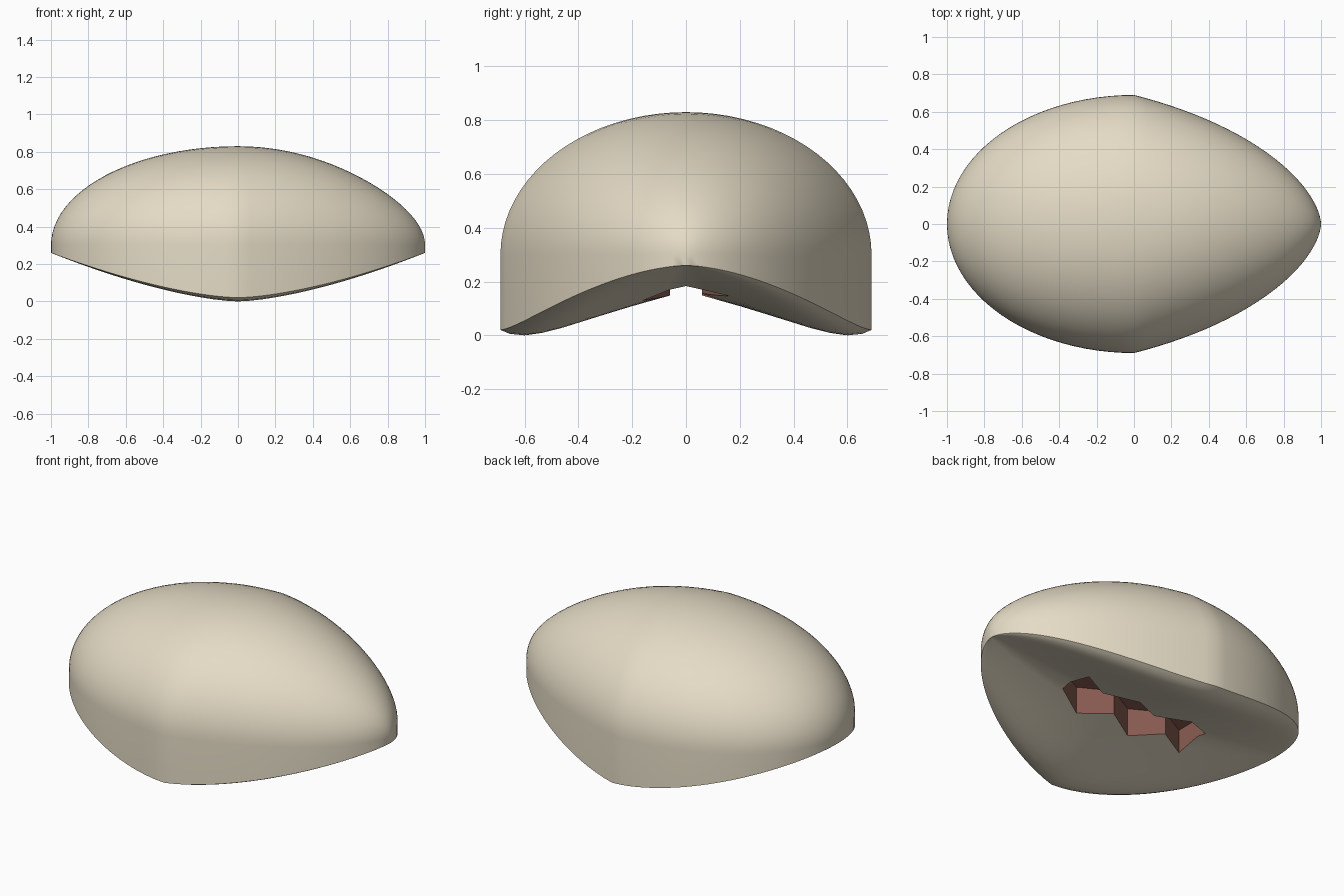
import bpy, bmesh, math

if "Cube" in bpy.data.objects:
    bpy.data.objects.remove(bpy.data.objects["Cube"])


def material(name, rgb):
    m = bpy.data.materials.new(name)
    m.diffuse_color = (*rgb, 1)
    m.use_nodes = True
    m.node_tree.nodes["Principled BSDF"].inputs["Base Color"].default_value = m.diffuse_color
    return m


def mesh_object(name, bm, mat):
    bmesh.ops.recalc_face_normals(bm, faces=bm.faces)
    me = bpy.data.meshes.new(name)
    bm.to_mesh(me)
    bm.free()
    ob = bpy.data.objects.new(name, me)
    me.materials.append(mat)
    bpy.context.collection.objects.link(ob)
    return ob


ivory = material("ivory", (0.78, 0.71, 0.56))
red = material("dull_red", (0.26, 0.11, 0.085))

# underside profile: distance from crease -> share of crease height
UNDER = [(0, 1), (0.15, 0.81), (0.29, 0.62), (0.44, 0.40), (0.58, 0.19),
         (0.68, 0.04), (0.78, -0.08), (0.87, -0.14), (0.95, -0.10), (1, 0)]
ARC = 40


def section(x):
    """Closed cross-section: domed top, vertical sides, V-shaped underside."""
    s = math.sqrt(max(0, 1 - x * x))
    if x < 0:
        w, h = 0.69 * s, 0.53 * s
    else:
        w = 0.69 * max(0, 1 - x) ** 0.6 * (1 + 0.23 * x)
        h = 0.53 * s * (1 - 0.22 * x * x)
    rim = 0.02 + 0.24 * abs(x) ** 1.55
    crease = 0.163 + 0.1 * x * x
    pts = [(w * math.cos(math.pi * i / ARC), 0.3 + h * math.sin(math.pi * i / ARC))
           for i in range(ARC + 1)]
    low = [(u * w, rim + (crease - rim) * f) for u, f in UNDER]
    pts += [(-y, z) for y, z in reversed(low)] + low[1:]
    return [(x, y, z) for y, z in pts]


# shell body lofted through the sections
bm = bmesh.new()
N = 48
rings = []
for i in range(N + 1):
    x = -math.cos(math.pi * i / N)
    if i == N // 2:
        x = 0.0
    if i in (0, N):
        x = round(x)
    rings.append([bm.verts.new(p) for p in section(x)])
for a, b in zip(rings, rings[1:]):
    n = len(a)
    for j in range(n):
        k = (j + 1) % n
        bm.faces.new((a[j], a[k], b[k], b[j]))
bmesh.ops.remove_doubles(bm, verts=bm.verts, dist=0.0004)
shell = mesh_object("shell_body", bm, ivory)

# zigzag slot cutter for the underside
xs = [0.45 - 0.18 * i for i in range(6)]
near = [(x, 0.16 if i % 2 == 0 else 0.06) for i, x in enumerate(xs)]
far = [(x, -0.06 if i % 2 == 0 else -0.16) for i, x in enumerate(xs)]
bm = bmesh.new()
base = bm.faces.new([bm.verts.new((x, y, -0.2)) for x, y in near + far[::-1]])
ext = bmesh.ops.extrude_face_region(bm, geom=[base])
bmesh.ops.translate(bm, vec=(0, 0, 0.49),
                    verts=[v for v in ext["geom"] if isinstance(v, bmesh.types.BMVert)])
cutter = mesh_object("slot_cutter", bm, red)
cutter.hide_render = True

# cut the slot, its walls keep the red material
mod = shell.modifiers.new("slot", "BOOLEAN")
mod.operation = "DIFFERENCE"
mod.solver = "EXACT"
mod.material_mode = "TRANSFER"
mod.object = cutter
bpy.context.view_layer.objects.active = shell
bpy.ops.object.select_all(action="DESELECT")
shell.select_set(True)
bpy.ops.object.modifier_apply(modifier="slot")
bpy.data.objects.remove(cutter)
bpy.ops.object.shade_smooth_by_angle(angle=math.radians(35))
